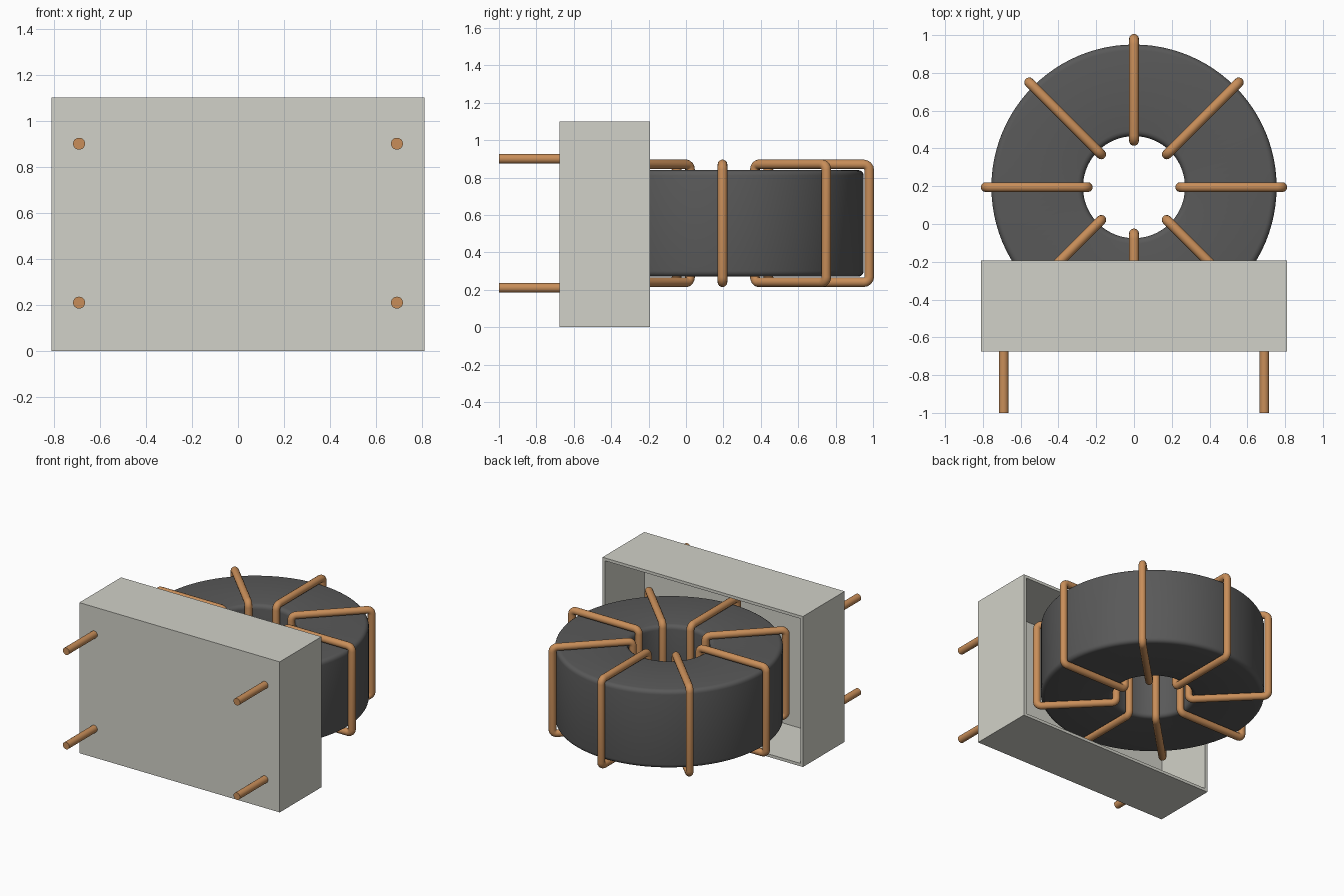
import bpy, bmesh
from math import sin, cos, pi, radians
from mathutils import Vector

if "Cube" in bpy.data.objects:
    bpy.data.objects.remove(bpy.data.objects["Cube"])

CENTRE = Vector((0, 0.195, 0.555))   # middle of the ring core


def material(name, rgb):
    m = bpy.data.materials.new(name)
    m.diffuse_color = (*rgb, 1)
    m.use_nodes = True
    m.node_tree.nodes["Principled BSDF"].inputs["Base Color"].default_value = m.diffuse_color
    return m


copper = material("copper", (0.58, 0.27, 0.10))
dark = material("ferrite", (0.10, 0.10, 0.10))
pale = material("housing_plastic", (0.64, 0.64, 0.58))


def rounded_rect(r0, r1, half_h, bend, steps):
    """Closed radial section (r, z) with rounded corners."""
    pts = []
    corners = [(r1, half_h, 1, 1), (r0, half_h, -1, 1), (r0, -half_h, -1, -1), (r1, -half_h, 1, -1)]
    for k, (r, z, sr, sz) in enumerate(corners):
        for i in range(steps + 1):
            a = (k + i / steps) * pi / 2
            pts.append((r - sr * bend + bend * cos(a), z - sz * bend + bend * sin(a)))
    return pts


def mesh_object(name, bm, mat):
    bmesh.ops.recalc_face_normals(bm, faces=bm.faces)
    me = bpy.data.meshes.new(name)
    bm.to_mesh(me)
    bm.free()
    ob = bpy.data.objects.new(name, me)
    bpy.context.collection.objects.link(ob)
    me.materials.append(mat)
    return ob


def smooth(ob, angle=35):
    bpy.ops.object.select_all(action='DESELECT')
    ob.select_set(True)
    bpy.context.view_layer.objects.active = ob
    bpy.ops.object.shade_smooth_by_angle(angle=radians(angle))


def revolve(bm, section, seg):
    rings = [[bm.verts.new((r * cos(2 * pi * s / seg), r * sin(2 * pi * s / seg), z))
              for r, z in section] for s in range(seg)]
    n = len(section)
    for s in range(seg):
        a, b = rings[s], rings[(s + 1) % seg]
        for i in range(n):
            j = (i + 1) % n
            bm.faces.new((a[i], b[i], b[j], a[j]))


# Ring core with softened rims
bm = bmesh.new()
revolve(bm, rounded_rect(0.27, 0.755, 0.285, 0.03, 4), 96)
core = mesh_object("ring_core", bm, dark)
core.location = CENTRE
smooth(core)

# Eight closed wire turns around the core
path = rounded_rect(0.245, 0.785, 0.315, 0.03, 4)
for k in range(8):
    cu = bpy.data.curves.new("wire_turn", 'CURVE')
    cu.dimensions = '3D'
    cu.bevel_depth = 0.026
    cu.bevel_resolution = 5
    sp = cu.splines.new('POLY')
    sp.points.add(len(path) - 1)
    for p, (r, z) in zip(sp.points, path):
        p.co = (r, 0, z, 1)
    sp.use_cyclic_u = True
    cu.materials.append(copper)
    ob = bpy.data.objects.new(f"wire_turn_{k + 1}", cu)
    bpy.context.collection.objects.link(ob)
    ob.location = CENTRE
    ob.rotation_euler.z = k * pi / 4
    bpy.ops.object.select_all(action='DESELECT')
    ob.select_set(True)
    bpy.context.view_layer.objects.active = ob
    bpy.ops.object.convert(target='MESH')
    smooth(bpy.context.view_layer.objects.active)

# Housing: box hollowed from its back face
bm = bmesh.new()
bmesh.ops.create_cube(bm, size=1)
for v in bm.verts:
    v.co = (v.co.x * 1.62, v.co.y * 0.482 - 0.434, v.co.z * 1.10 + 0.55)
back = max(bm.faces, key=lambda f: f.calc_center_median().y)
bmesh.ops.inset_region(bm, faces=[back], thickness=0.03)
res = bmesh.ops.extrude_face_region(bm, geom=[back])
for v in res["geom"]:
    if isinstance(v, bmesh.types.BMVert):
        v.co.y -= 0.452
if back.is_valid:
    bmesh.ops.delete(bm, geom=[back], context='FACES_ONLY')
mesh_object("housing", bm, pale)

# Four terminal pins on the front
for x in (-0.69, 0.69):
    for z in (0.21, 0.90):
        bpy.ops.mesh.primitive_cylinder_add(vertices=24, radius=0.026, depth=0.34,
                                            location=(x, -0.83, z), rotation=(pi / 2, 0, 0))
        pin = bpy.context.object
        pin.name = "terminal_pin"
        pin.data.materials.append(copper)
        smooth(pin)
